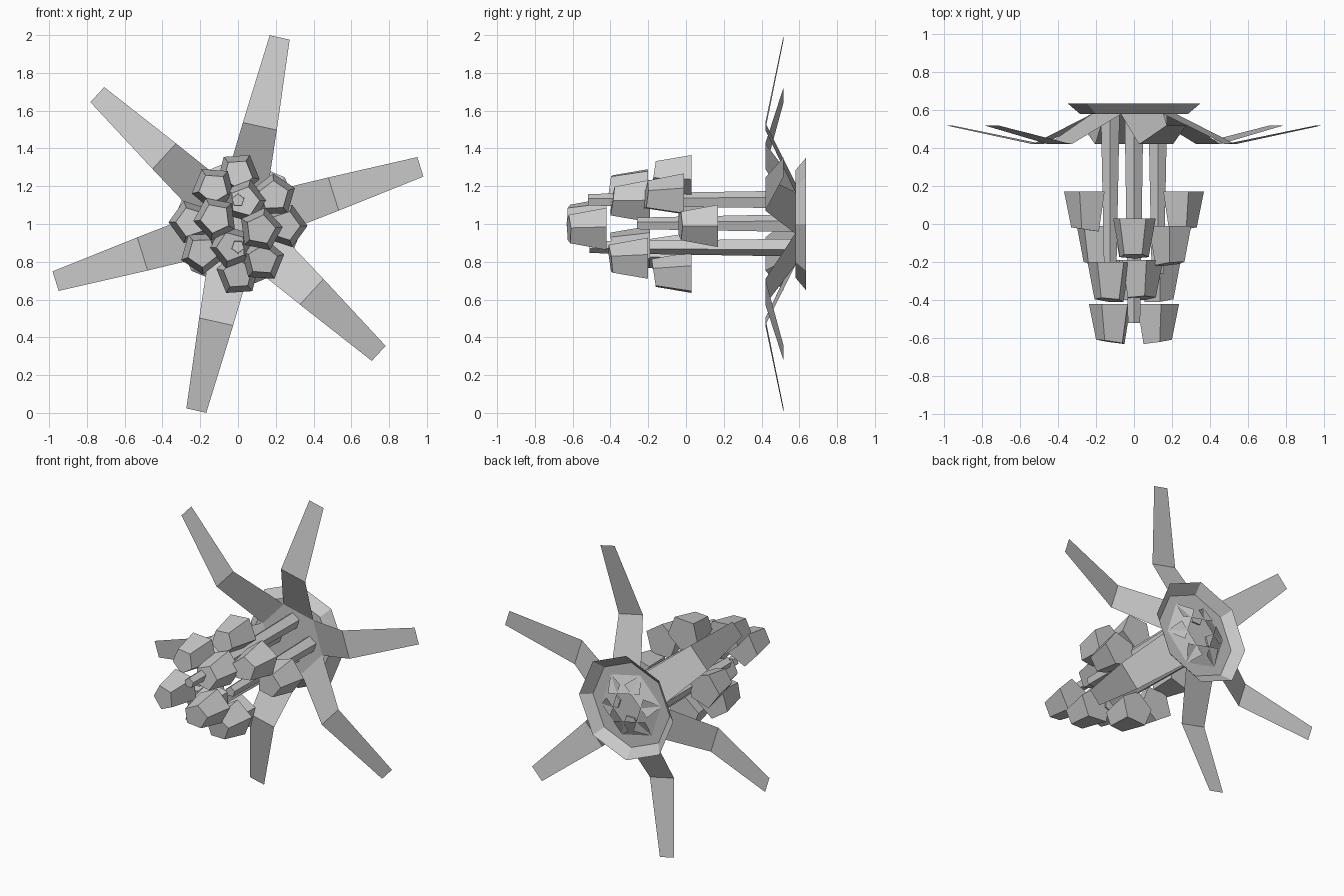
import bpy, math
from mathutils import Vector

if "Cube" in bpy.data.objects:
    bpy.data.objects.remove(bpy.data.objects["Cube"])


def make(name, verts, faces):
    me = bpy.data.meshes.new(name)
    me.from_pydata([tuple(v) for v in verts], [], faces)
    me.update()
    ob = bpy.data.objects.new(name, me)
    bpy.context.collection.objects.link(ob)
    return ob


def ring(n, r, x, y, z, phase=0.0):
    # regular polygon facing along y
    return [Vector((x + r * math.cos(phase + 2 * math.pi * i / n), y,
                    z + r * math.sin(phase + 2 * math.pi * i / n))) for i in range(n)]


def frustum(name, n, front, back, caps=(True, True)):
    # front and back are polygon rings; front has the lower y
    faces = [(i, (i + 1) % n, n + (i + 1) % n, n + i)[::-1] for i in range(n)]
    if caps[0]:
        faces.append(tuple(range(n)))
    if caps[1]:
        faces.append(tuple(range(2 * n - 1, n - 1, -1)))
    return make(name, front + back, faces)


# Octagonal dish, open towards the back
frustum("dish", 8, ring(8, 0.285, 0, 0.58, 1), ring(8, 0.35, 0, 0.635, 1), (True, False))

# Six bent, tapering leaves: (radius, y, half width)
profile = [(0.09, 0.63, 0.122), (0.53, 0.42, 0.092), (1.012, 0.517, 0.054)]
for k in range(6):
    a = math.radians(17.4 + 60 * k)
    out = Vector((math.cos(a), 0, math.sin(a)))
    side = Vector((-math.sin(a), 0, math.cos(a)))
    verts = []
    for r, y, w in profile:
        c = out * r + Vector((0, y, 1))
        verts += [c - side * w, c + side * w]
    make(f"leaf_{k + 1}", verts, [(0, 2, 3, 1), (2, 4, 5, 3)])

# Four pentagonal stalks: (x, z, front end)
for k, (x, z, y0) in enumerate([(0, 1.125, -0.52), (0, 0.88, -0.51),
                                (-0.125, 1.0, -0.26), (0.125, 1.0, -0.26)]):
    ph = math.radians(90 if z >= 1 else 270)
    frustum(f"stalk_{k + 1}", 5, ring(5, 0.034, x, y0, z, ph), ring(5, 0.052, x, 0.59, z, ph))

# Buds: (x, z offset, back y, pentagon phase); each repeats turned half round
buds = [(0.0, 0.265, 0.03, 58), (-0.13, 0.19, -0.2, 50), (-0.12, 0.03, -0.42, 43),
        (-0.25, 0.01, 0.17, 180), (0.19, 0.15, -0.01, 20), (0.035, 0.12, -0.19, 75)]
for k, (x, z, y, ph) in enumerate(buds):
    for s, tag in ((1, "a"), (-1, "b")):
        p = math.radians(ph + (0 if s > 0 else 180))
        front = ring(5, 0.08, s * x, y - 0.2, 1 + s * z, p)
        d = Vector((s * x, 0, s * z)).normalized()
        for v in front:   # slightly tilted front face
            v.y += 0.15 * (v - Vector((s * x, y, 1 + s * z))).dot(d)
        frustum(f"bud_{k + 1}{tag}", 5, front, ring(5, 0.118, s * x, y, 1 + s * z, p))
